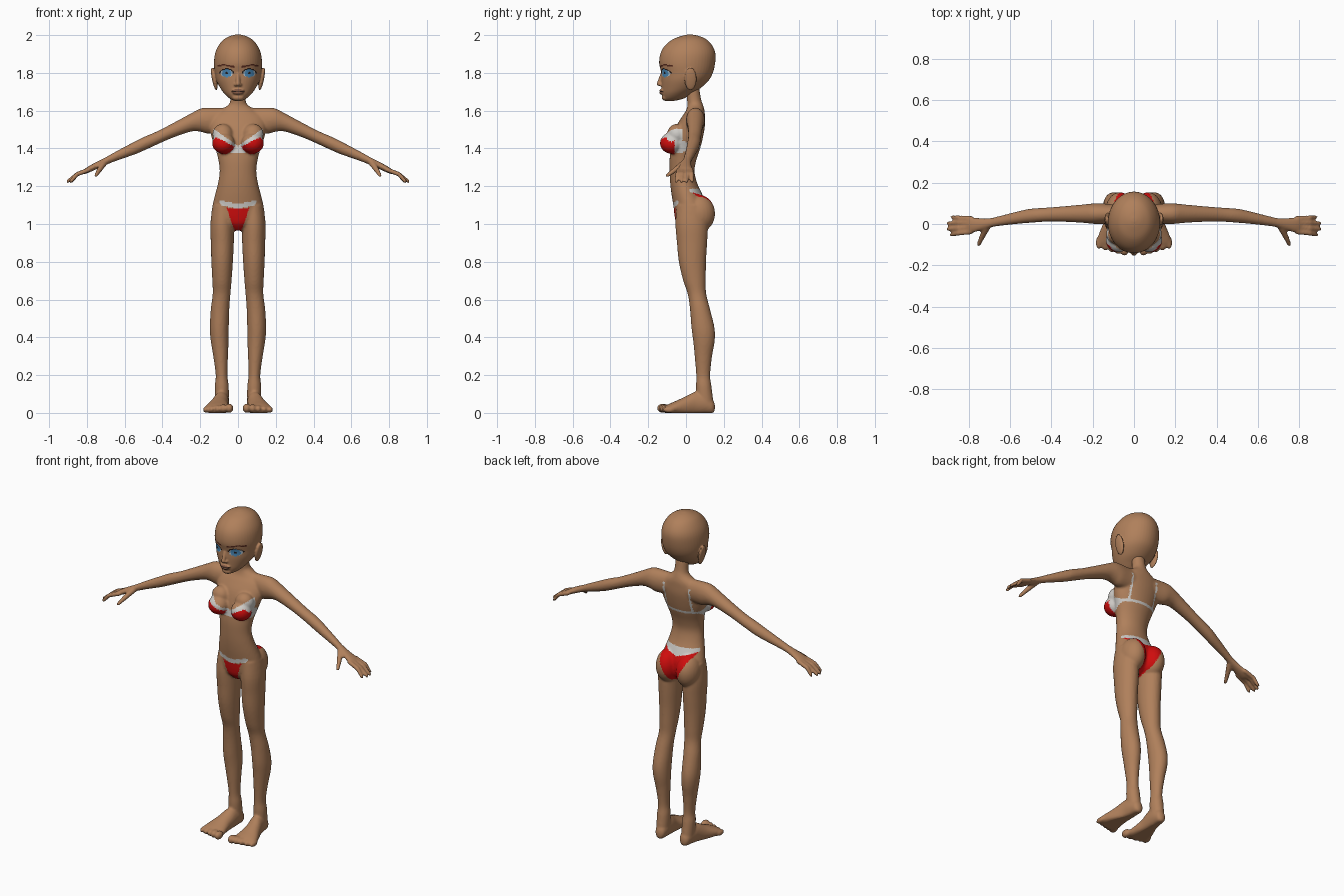
import bpy, bmesh, math
from mathutils import Matrix, Vector

# ---------- flat colours ----------
COLOURS = {
    "skin": (0.434, 0.216, 0.105), "red_cloth": (0.62, 0.004, 0.004),
    "white_trim": (0.62, 0.60, 0.57), "eye_blue": (0.07, 0.27, 0.52),
    "eye_white": (0.45, 0.55, 0.62), "dark_line": (0.02, 0.012, 0.01),
    "brow_brown": (0.09, 0.022, 0.012), "lip_brown": (0.24, 0.105, 0.06),
}
MATS = []
for name, rgb in COLOURS.items():
    m = bpy.data.materials.new(name)
    m.diffuse_color = (*rgb, 1)
    MATS.append(m)
SKIN, RED, WHITE, BLUE, PALE, DARK, BROW, LIP = range(8)


# ---------- helpers ----------
def spline(rows, steps=4):
    """Catmull-Rom through rows of numbers."""
    out = []
    for i in range(len(rows) - 1):
        p = [rows[max(i - 1, 0)], rows[i], rows[i + 1], rows[min(i + 2, len(rows) - 1)]]
        for k in range(steps):
            t = k / steps
            out.append([0.5 * (2 * b + (c - a) * t + (2 * a - 5 * b + 4 * c - d) * t * t
                               + (3 * b - a - 3 * c + d) * t ** 3) for a, b, c, d in zip(*p)])
    return out + [list(rows[-1])]


def skin_rings(bm, rings):
    """Closed tube through rings of points."""
    rings = [[bm.verts.new(p) for p in ring] for ring in rings]
    n = len(rings[0])
    for a, b in zip(rings, rings[1:]):
        for k in range(n):
            j = (k + 1) % n
            bm.faces.new((a[k], a[j], b[j], b[k]))
    bm.faces.new(rings[0][::-1])
    bm.faces.new(rings[-1])


def loft(bm, rows, axis, side=1, n=28):
    """Elliptical rings (position, centre 1, centre 2, radius 1, radius 2) along an axis."""
    rings = []
    for t, c1, c2, r1, r2 in spline(rows):
        ring = []
        for k in range(n):
            a = 2 * math.pi * k / n
            u, v = c1 + r1 * math.cos(a), c2 + r2 * math.sin(a)
            x, y, z = {"x": (t, u, v), "y": (u, t, v), "z": (u, v, t)}[axis]
            ring.append((side * x, y, max(z, 0)))
        rings.append(ring)
    skin_rings(bm, rings)


def profile(rows):
    """(z, half width, front y, back y) to loft rows."""
    return [(z, 0, (f + b) / 2, rx, (b - f) / 2) for z, rx, f, b in rows]


def ball_ring(deg, n):
    """One latitude ring of a unit ball."""
    p = math.radians(deg)
    return [Vector((math.cos(p) * math.cos(2 * math.pi * k / n),
                    math.cos(p) * math.sin(2 * math.pi * k / n), math.sin(p))) for k in range(n)]


def blob(bm, centre, radii, tilt=0):
    m = (Matrix.Translation(centre) @ Matrix.Rotation(tilt, 4, "Y")
         @ Matrix.Diagonal((*radii, 1)))
    skin_rings(bm, [[m @ v for v in ball_ring(d, 24)] for d in range(-85, 86, 10)])


def finger(bm, a, b, r1, r2, side=1):
    """Tapered capsule from a to b."""
    a, b = Vector((side * a[0], *a[1:])), Vector((side * b[0], *b[1:]))
    q = (b - a).to_track_quat("Z", "Y")
    ends = [(d, a, r1) for d in range(-85, 6, 15)] + [(d, b, r2) for d in range(-5, 86, 15)]
    skin_rings(bm, [[c + q @ (v * r) for v in ball_ring(d, 12)] for d, c, r in ends])


def finish(bm, name, voxel, smooth, rule):
    """Fuse the parts into one skin, then colour its faces by rule."""
    bmesh.ops.recalc_face_normals(bm, faces=bm.faces)
    mesh = bpy.data.meshes.new(name)
    bm.to_mesh(mesh)
    bm.free()
    ob = bpy.data.objects.new(name, mesh)
    bpy.context.collection.objects.link(ob)
    mod = ob.modifiers.new("fuse", "REMESH")
    mod.mode, mod.voxel_size = "VOXEL", voxel
    mod = ob.modifiers.new("soften", "SMOOTH")
    mod.factor, mod.iterations = 0.5, smooth
    dg = bpy.context.evaluated_depsgraph_get()
    fused = bpy.data.meshes.new_from_object(ob.evaluated_get(dg))
    ob.modifiers.clear()
    ob.data = fused
    fused.materials.clear()
    for m in MATS:
        fused.materials.append(m)
    index = [rule(*p.center) for p in fused.polygons]
    fused.polygons.foreach_set("material_index", index)
    fused.polygons.foreach_set("use_smooth", [True] * len(index))
    fused.update()


# ---------- colour rules ----------
def body_rule(x, y, z):
    ax = abs(x)
    if ax < 0.16 and 1.36 < z < 1.53:                       # bikini top
        if y < -0.02:
            cup = ((ax - 0.078) / 0.06) ** 2 + ((z - 1.42) / 0.05) ** 2 < 1
            if cup and z < 1.40 + 0.5 * ax and y < -0.06:
                return RED
            if 1.378 < z < 1.412 + 0.72 * ax:
                return WHITE
        elif abs(z - 1.41) < 0.008 + max(0, 0.03 - y) * 0.5:
            return WHITE
    if y > 0.03 and 1.41 < z < 1.57 and abs(ax - 0.085) < 0.006:   # back straps
        return WHITE
    if 0.94 < z < 1.2:                                      # bikini bottom
        if y < 0.02:
            if z < 1.085 and ax < 0.018 + max(0, z - 0.965) * 0.35:
                return RED
            if ax < 0.095 and abs(z - 1.094 - 0.2 * ax) < 0.013:
                return WHITE
        else:
            low = min(1.172, 1.135 + 0.3 * ax)
            if low < z < 1.187:
                return WHITE
            if z <= low and ax < 0.015 + max(0, z - 0.96) * 0.45:
                return RED
    return SKIN


def head_rule(x, y, z):
    ax = abs(x)
    if y > -0.04:
        return SKIN
    ex, ez = ax - 0.06, z - 1.798
    e = (ex / 0.033) ** 2 + (ez / 0.021) ** 2
    if e < 1:
        r = math.hypot(ex, ez)
        return DARK if r < 0.007 else BLUE if r < 0.024 else PALE
    if e < 1.45 and ez > -0.002:
        return DARK
    if 0.018 < ax < 0.108 and abs(z - 1.832 - 0.2 * min(ax - 0.02, 0.13 - ax)) < 0.0045:
        return BROW
    if (x / 0.034) ** 2 + ((z - 1.7) / 0.014) ** 2 < 1:
        return DARK if abs(z - 1.701) < 0.002 else LIP
    return SKIN


# ---------- body: torso, legs, feet, arms, hands ----------
bm = bmesh.new()
loft(bm, profile([
    (0.965, 0.02, -0.02, 0.04), (1.0, 0.09, -0.05, 0.09), (1.04, 0.138, -0.06, 0.11),
    (1.10, 0.134, -0.067, 0.11), (1.16, 0.12, -0.077, 0.085), (1.22, 0.105, -0.084, 0.058),
    (1.28, 0.097, -0.087, 0.045), (1.34, 0.104, -0.087, 0.055), (1.40, 0.12, -0.08, 0.075),
    (1.46, 0.14, -0.07, 0.09), (1.52, 0.15, -0.05, 0.10), (1.57, 0.14, -0.02, 0.10),
    (1.60, 0.10, 0.0, 0.098), (1.63, 0.052, 0.008, 0.09), (1.66, 0.04, 0.005, 0.08),
    (1.72, 0.039, 0.0, 0.07)]), "z", n=40)

LEG = [(1.10, 0.075, 0.03, 0.06, 0.08), (1.0, 0.083, 0.03, 0.063, 0.086),
       (0.9, 0.083, 0.032, 0.061, 0.08), (0.8, 0.084, 0.034, 0.057, 0.072),
       (0.7, 0.085, 0.045, 0.051, 0.06), (0.63, 0.087, 0.058, 0.047, 0.049),
       (0.55, 0.095, 0.074, 0.049, 0.053), (0.45, 0.099, 0.09, 0.05, 0.061),
       (0.38, 0.097, 0.095, 0.047, 0.057), (0.3, 0.092, 0.092, 0.039, 0.046),
       (0.2, 0.087, 0.091, 0.031, 0.037), (0.14, 0.086, 0.094, 0.037, 0.041),
       (0.06, 0.085, 0.10, 0.036, 0.045)]
FOOT = [(0.153, 0.083, 0.03, 0.01, 0.015), (0.14, 0.083, 0.035, 0.028, 0.038),
        (0.10, 0.085, 0.05, 0.038, 0.055), (0.05, 0.09, 0.05, 0.042, 0.062),
        (0.0, 0.1, 0.035, 0.05, 0.053), (-0.05, 0.107, 0.027, 0.064, 0.038),
        (-0.09, 0.109, 0.02, 0.072, 0.028), (-0.115, 0.108, 0.018, 0.06, 0.016)]
ARM = [(0.04, 0.05, 1.55, 0.045, 0.068), (0.10, 0.05, 1.547, 0.045, 0.068),
       (0.16, 0.05, 1.547, 0.05, 0.069), (0.20, 0.05, 1.55, 0.049, 0.061),
       (0.25, 0.05, 1.537, 0.044, 0.048), (0.35, 0.048, 1.493, 0.037, 0.038),
       (0.43, 0.045, 1.455, 0.034, 0.035), (0.50, 0.04, 1.424, 0.034, 0.036),
       (0.55, 0.033, 1.401, 0.031, 0.034), (0.65, 0.015, 1.357, 0.024, 0.025),
       (0.70, 0.005, 1.333, 0.023, 0.021), (0.76, -0.004, 1.304, 0.033, 0.019),
       (0.80, -0.005, 1.284, 0.041, 0.016), (0.82, -0.005, 1.273, 0.036, 0.01)]
FINGERS = [(-0.038, 0.885, -0.052), (-0.015, 0.9, -0.025), (0.009, 0.9, 0.004), (0.028, 0.88, 0.033)]

for s in (1, -1):
    loft(bm, LEG, "z", s)
    loft(bm, FOOT, "y", s)
    loft(bm, ARM, "x", s)
    blob(bm, (s * 0.068, 0.066, 1.055), (0.07, 0.088, 0.10))           # buttock
    blob(bm, (s * 0.077, -0.077, 1.428), (0.06, 0.061, 0.056))         # breast
    blob(bm, (s * 0.08, -0.048, 1.475), (0.055, 0.052, 0.055))
    for i in range(5):                                                 # toes
        r = 0.026 - 0.002 * i
        blob(bm, (s * (0.046 + 0.031 * i), -0.122 + 0.008 * i, r * 0.95), (r * 0.82, 0.032, r * 0.95))
    for y0, x1, y1 in FINGERS:
        knuckle = (0.852, (y0 + y1) / 2, 1.264)
        finger(bm, (0.79, y0, 1.287), knuckle, 0.0125, 0.012, s)
        finger(bm, knuckle, (x1, y1, 1.226), 0.012, 0.0095, s)
    finger(bm, (0.71, -0.01, 1.322), (0.735, -0.06, 1.285), 0.018, 0.014, s)   # thumb
    finger(bm, (0.735, -0.06, 1.285), (0.752, -0.098, 1.257), 0.014, 0.010, s)
finish(bm, "body", 0.007, 3, body_rule)

# ---------- head: skull, ears, nose, lips, chin ----------
bm = bmesh.new()
loft(bm, profile([
    (1.652, 0.02, -0.112, -0.06), (1.665, 0.045, -0.122, -0.01), (1.69, 0.072, -0.127, 0.03),
    (1.72, 0.094, -0.129, 0.078), (1.76, 0.114, -0.131, 0.12), (1.80, 0.123, -0.131, 0.142),
    (1.85, 0.127, -0.142, 0.154), (1.90, 0.122, -0.136, 0.156), (1.94, 0.106, -0.115, 0.142),
    (1.975, 0.078, -0.075, 0.112), (1.995, 0.042, -0.025, 0.07), (2.003, 0.01, 0.01, 0.03)]),
    "z", n=48)
for s in (1, -1):
    blob(bm, (s * 0.126, 0.024, 1.768), (0.012, 0.032, 0.062), s * 0.2)        # ear
    blob(bm, (s * 0.012, -0.134, 1.737), (0.010, 0.010, 0.008))                # nostril
finger(bm, (0, -0.127, 1.79), (0, -0.143, 1.742), 0.010, 0.012)                # nose
blob(bm, (0, -0.128, 1.707), (0.034, 0.013, 0.0075))                           # upper lip
blob(bm, (0, -0.127, 1.693), (0.028, 0.014, 0.0075))                           # lower lip
blob(bm, (0, -0.108, 1.67), (0.032, 0.02, 0.018))                              # chin
finish(bm, "head", 0.0045, 3, head_rule)
